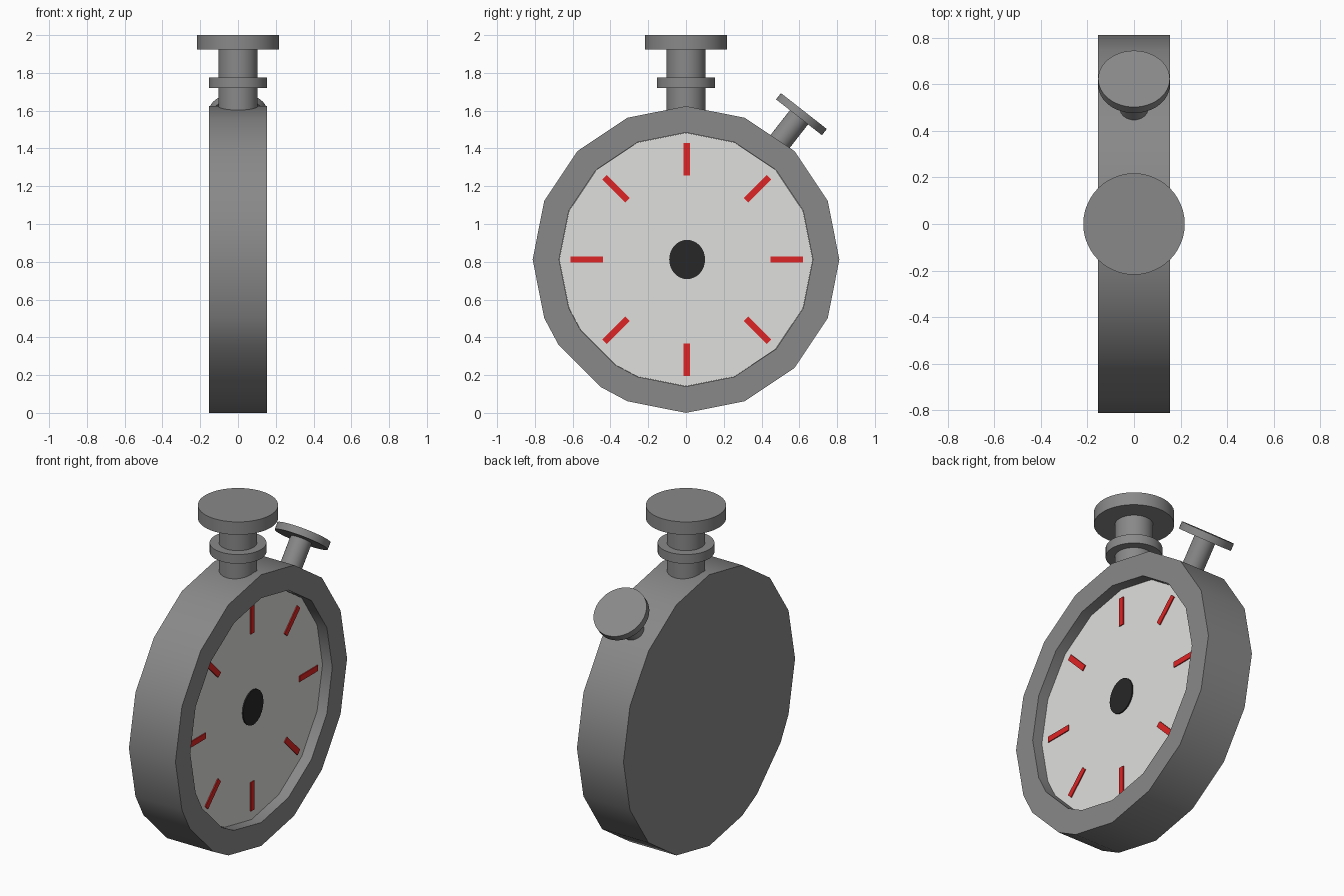
import bpy, bmesh, math
from mathutils import Vector, Matrix

if "Cube" in bpy.data.objects:
    bpy.data.objects.remove(bpy.data.objects["Cube"])

CENTRE_Z = 0.812
HALF = 0.154          # half thickness of the case
DIAL_X = 0.09         # depth of the recessed dial
FACE_R = 0.672


def material(name, color):
    m = bpy.data.materials.new(name)
    m.use_nodes = True
    m.diffuse_color = (*color, 1)
    m.node_tree.nodes["Principled BSDF"].inputs["Base Color"].default_value = (*color, 1)
    return m


grey = material("grey metal", (0.25, 0.25, 0.25))
white = material("dial white", (0.74, 0.74, 0.72))
red = material("marker red", (0.74, 0.018, 0.018))
black = material("hub black", (0.02, 0.02, 0.02))


def finish(name, bm, mat, smooth=True):
    bmesh.ops.recalc_face_normals(bm, faces=bm.faces)
    mesh = bpy.data.meshes.new(name)
    bm.to_mesh(mesh)
    bm.free()
    mesh.materials.append(mat)
    ob = bpy.data.objects.new(name, mesh)
    bpy.context.collection.objects.link(ob)
    if smooth:
        bpy.ops.object.select_all(action="DESELECT")
        ob.select_set(True)
        bpy.context.view_layer.objects.active = ob
        bpy.ops.object.shade_smooth_by_angle(angle=math.radians(30))
    return ob


def loft(name, angles, rings, mat):
    """Skin polygons of (radius, x) around the dial axis and cap both ends."""
    bm = bmesh.new()
    loops = [[bm.verts.new((x, r * math.cos(a), CENTRE_Z + r * math.sin(a)))
              for a in angles] for r, x in rings]
    n = len(angles)
    for lo, hi in zip(loops, loops[1:]):
        for i in range(n):
            j = (i + 1) % n
            bm.faces.new((lo[i], lo[j], hi[j], hi[i]))
    bm.faces.new(loops[0])
    bm.faces.new(loops[-1])
    return finish(name, bm, mat)


def lathe(name, top, axis, sections, mat):
    """Stack of (radius, near, far) cylinders measured back from the top along the axis."""
    bm = bmesh.new()
    turn = axis.to_track_quat("Z", "Y").to_matrix().to_4x4()
    for r, near, far in sections:
        place = Matrix.Translation(top - axis * (near + far) / 2) @ turn
        bmesh.ops.create_cone(bm, cap_ends=True, segments=48, radius1=r, radius2=r,
                              depth=far - near, matrix=place)
    return finish(name, bm, mat)


# Sixteen-sided outline with one corner cut flat at the lower left
degrees = [22.5 * i for i in range(16) if i != 10] + [213.75, 236.25]
outline = [math.radians(d) for d in sorted(degrees)]

# Case with raised bezel, and the dial inside it
loft("case", outline, [(0.812, -HALF), (0.812, HALF), (FACE_R, HALF),
                       (FACE_R, DIAL_X - 0.008)], grey)
loft("dial", outline, [(FACE_R - 0.001, DIAL_X - 0.006), (FACE_R - 0.001, DIAL_X)], white)

# Eight radial markers
for k in range(8):
    bm = bmesh.new()
    place = (Matrix.Translation((DIAL_X + 0.002, 0.004, CENTRE_Z))
             @ Matrix.Rotation(k * math.pi / 4, 4, "X")
             @ Matrix.Translation((0, 0, 0.53))
             @ Matrix.Diagonal((0.008, 0.034, 0.172, 1)))
    bmesh.ops.create_cube(bm, size=1, matrix=place)
    finish(f"marker_{k + 1}", bm, red, smooth=False)

# Slightly oval hub in the middle
bm = bmesh.new()
place = (Matrix.Translation((DIAL_X + 0.003, 0.006, CENTRE_Z))
         @ Matrix.Diagonal((1, 0.095, 0.104, 1)) @ Matrix.Rotation(math.pi / 2, 4, "Y"))
bmesh.ops.create_cone(bm, cap_ends=True, segments=32, radius1=1, radius2=1,
                      depth=0.009, matrix=place)
finish("hub", bm, black)

# Crown with collar on top, and the tilted side button
lathe("crown", Vector((0, 0, 2)), Vector((0, 0, 1)),
      [(0.218, 0, 0.077), (0.104, 0.07, 0.45), (0.154, 0.225, 0.28)], grey)
lathe("side_button", Vector((0, 0.624, 1.598)), Vector((0, 0.616, 0.788)).normalized(),
      [(0.154, 0, 0.042), (0.061, 0.035, 0.3)], grey)
